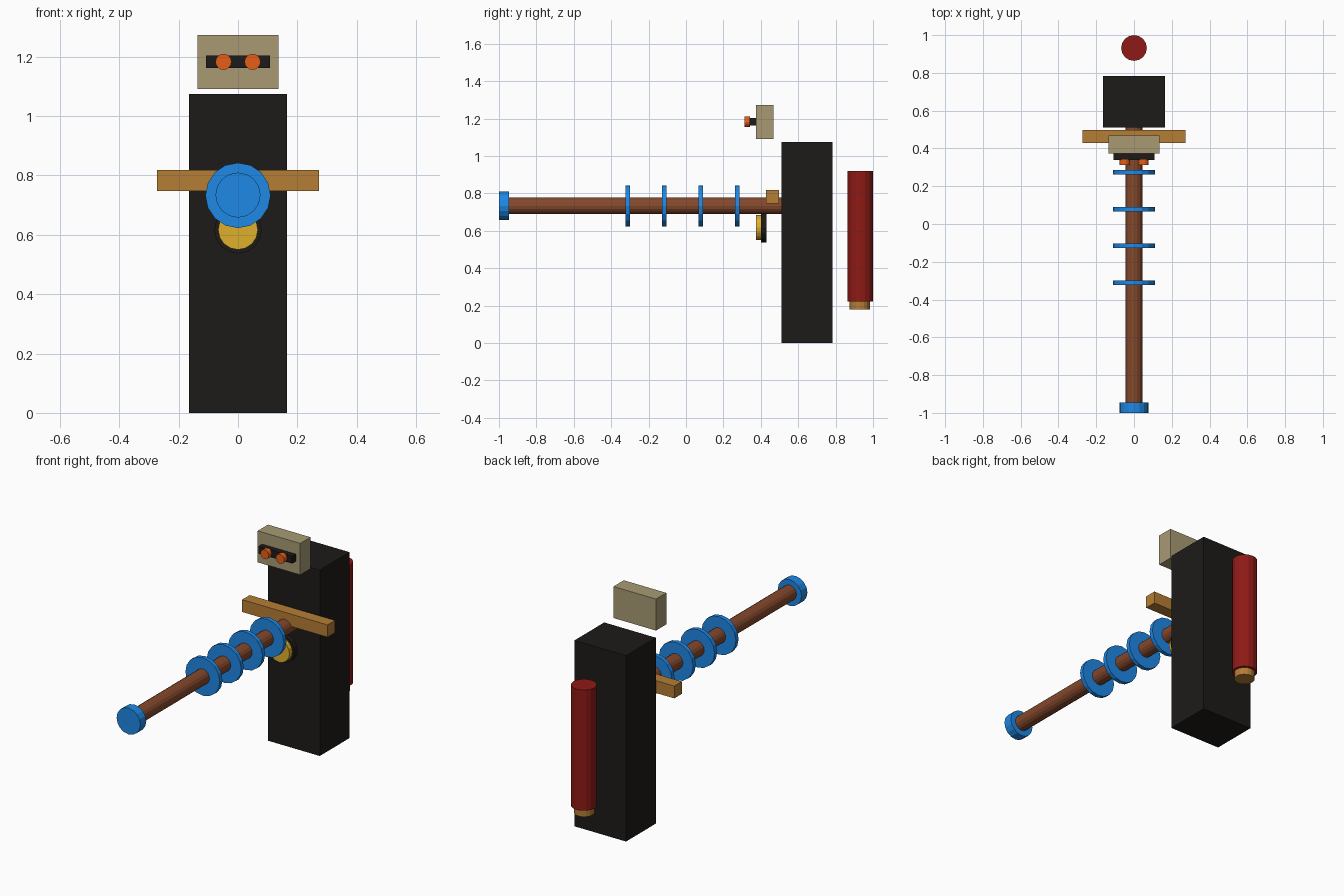
import bpy
from math import pi

if "Cube" in bpy.data.objects:
    bpy.data.objects.remove(bpy.data.objects["Cube"])


def material(name, hex_code):
    rgb = [int(hex_code[i:i + 2], 16) / 255 for i in (0, 2, 4)]
    mat = bpy.data.materials.new(name)
    mat.diffuse_color = [((c + 0.055) / 1.055) ** 2.4 if c > 0.04 else c / 12.92 for c in rgb] + [1]
    mat.use_nodes = True
    mat.node_tree.nodes["Principled BSDF"].inputs["Base Color"].default_value = mat.diffuse_color
    return mat


black = material("black", "1c1b19")
khaki = material("khaki", "a89a74")
orange = material("orange", "e65f17")
tan = material("tan", "b57d35")
brown = material("brown", "84482c")
blue = material("blue", "1e88e5")
yellow = material("yellow", "e0b02c")
red = material("red", "8e1a16")


def finish(name, mat):
    obj = bpy.context.object
    obj.name = name
    obj.data.materials.append(mat)
    return obj


def box(name, mat, low, high):
    """Box spanning two opposite corners."""
    centre = [(a + b) / 2 for a, b in zip(low, high)]
    bpy.ops.mesh.primitive_cube_add(size=1, location=centre)
    obj = finish(name, mat)
    obj.scale = [b - a for a, b in zip(low, high)]
    bpy.ops.object.transform_apply(location=False, rotation=False, scale=True)
    return obj


def rod_y(name, mat, x, z, radius, y0, y1, sides=16):
    """Cylinder running front to back."""
    bpy.ops.mesh.primitive_cylinder_add(vertices=sides, radius=radius, depth=y1 - y0,
                                        location=(x, (y0 + y1) / 2, z), rotation=(pi / 2, 0, 0))
    return finish(name, mat)


def rod_z(name, mat, y, radius, z0, z1, sides=16):
    """Upright cylinder."""
    bpy.ops.mesh.primitive_cylinder_add(vertices=sides, radius=radius, depth=z1 - z0,
                                        location=(0, y, (z0 + z1) / 2))
    return finish(name, mat)


# Body and head
box("body", black, (-0.165, 0.511, 0), (0.165, 0.783, 1.074))
box("head", khaki, (-0.136, 0.374, 1.091), (0.136, 0.468, 1.273))
box("visor", black, (-0.108, 0.34, 1.162), (0.108, 0.376, 1.204))
for side, x in (("left", -0.049), ("right", 0.049)):
    rod_y(side + "_eye", orange, x, 1.183, 0.027, 0.313, 0.342)

# Cross bar and round badge under it
box("cross_bar", tan, (-0.273, 0.428, 0.747), (0.273, 0.497, 0.818))
rod_y("badge_backing", black, 0, 0.617, 0.08, 0.401, 0.43)
rod_y("badge_disc", yellow, 0, 0.617, 0.067, 0.374, 0.401)

# Long barrel with evenly spaced rings and an end cap
rod_y("barrel", brown, 0, 0.734, 0.044, -0.95, 0.53)
for i in range(4):
    y = -0.311 + i * 0.195
    rod_y(f"barrel_ring_{i + 1}", blue, 0, 0.733, 0.11, y - 0.012, y + 0.012)
rod_y("barrel_cap", blue, 0, 0.734, 0.076, -1.0, -0.946)

# Tank behind the body
rod_z("tank", red, 0.932, 0.068, 0.222, 0.92)
rod_z("tank_nozzle", tan, 0.93, 0.055, 0.18, 0.224)
